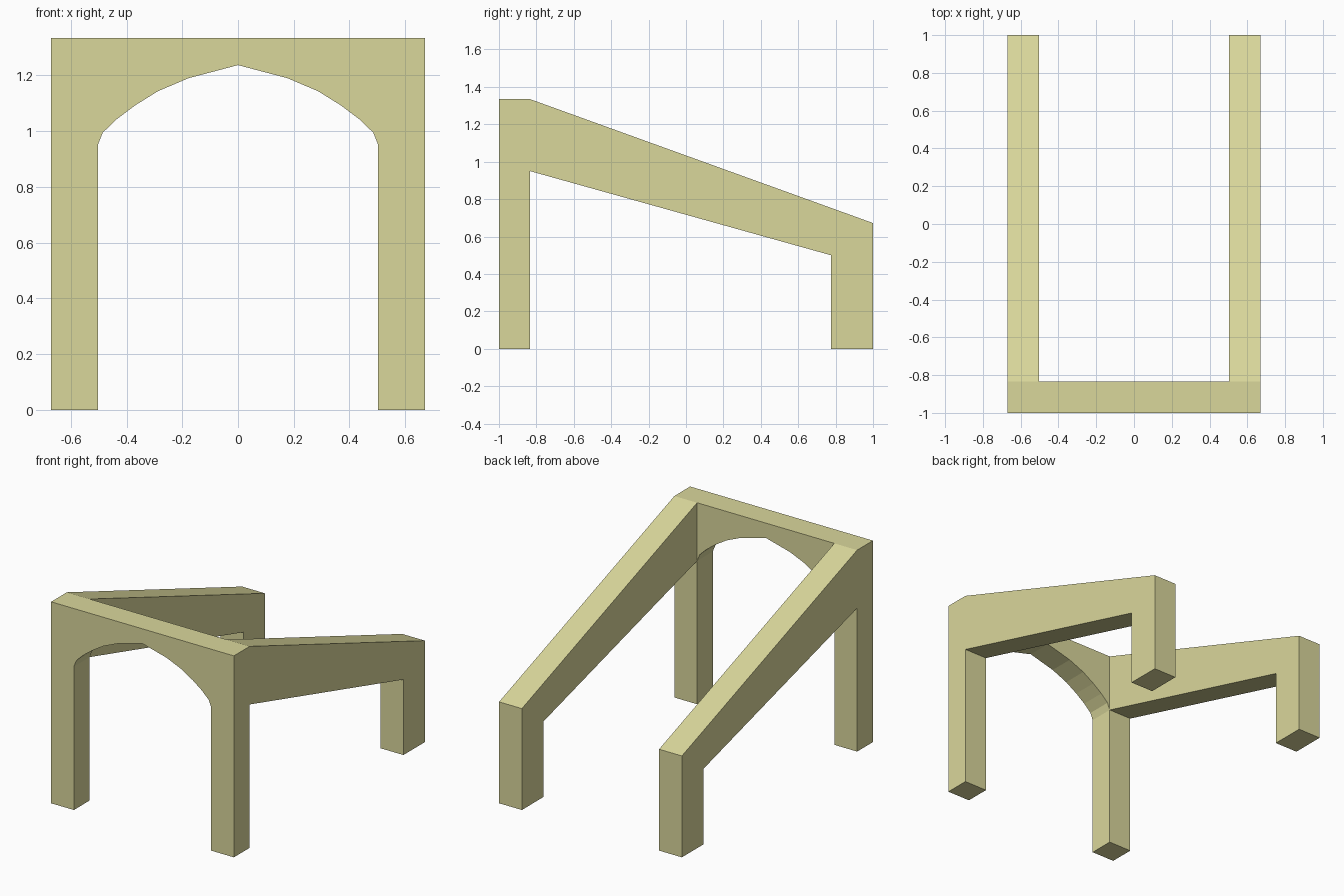
import bpy, bmesh
from mathutils import Vector

if "Cube" in bpy.data.objects:
    bpy.data.objects.remove(bpy.data.objects["Cube"])

stone = bpy.data.materials.new("pale khaki stone")
stone.diffuse_color = (0.70, 0.68, 0.33, 1)
stone.use_nodes = True
stone.node_tree.nodes["Principled BSDF"].inputs["Base Color"].default_value = stone.diffuse_color


def prism(name, points, offset, drop_start=None):
    """Extrude a flat outline by an offset; optionally drop the hidden joint face."""
    bm = bmesh.new()
    face = bm.faces.new([bm.verts.new(p) for p in points])
    ext = bmesh.ops.extrude_face_region(bm, geom=[face], use_keep_orig=True)
    new_verts = [v for v in ext["geom"] if isinstance(v, bmesh.types.BMVert)]
    bmesh.ops.translate(bm, verts=new_verts, vec=Vector(offset))
    bmesh.ops.recalc_face_normals(bm, faces=bm.faces[:])
    if drop_start is not None:
        hidden = [f for f in bm.faces if all(abs(v.co.y - drop_start) < 1e-4 for v in f.verts)]
        bmesh.ops.delete(bm, geom=hidden, context='FACES_ONLY')
    mesh = bpy.data.meshes.new(name)
    bm.to_mesh(mesh)
    bm.free()
    mesh.materials.append(stone)
    obj = bpy.data.objects.new(name, mesh)
    bpy.context.collection.objects.link(obj)
    return obj


W, IN, JOINT, TOP = 0.67, 0.503, -0.835, 1.335

# Front frame with a pointed arch opening
half_arch = [(IN, 0), (IN, 0.95), (0.485, 0.995), (0.435, 1.043),
             (0.37, 1.092), (0.288, 1.143), (0.178, 1.19)]
outline = [(-W, 0), (-W, TOP), (W, TOP), (W, 0)] + half_arch + [(0, 1.237)]
outline += [(-x, z) for x, z in reversed(half_arch)]
prism("front_arch", [(x, -1, z) for x, z in outline], (0, JOINT + 1, 0))

# Sloping side beams, each with a short back leg
side = [(JOINT, TOP), (1, 0.672), (1, 0), (0.775, 0), (0.775, 0.50), (JOINT, 0.95)]
for name, s in (("left_side_beam", -1), ("right_side_beam", 1)):
    prism(name, [(s * IN, y, z) for y, z in side], (s * (W - IN), 0, 0), JOINT)
